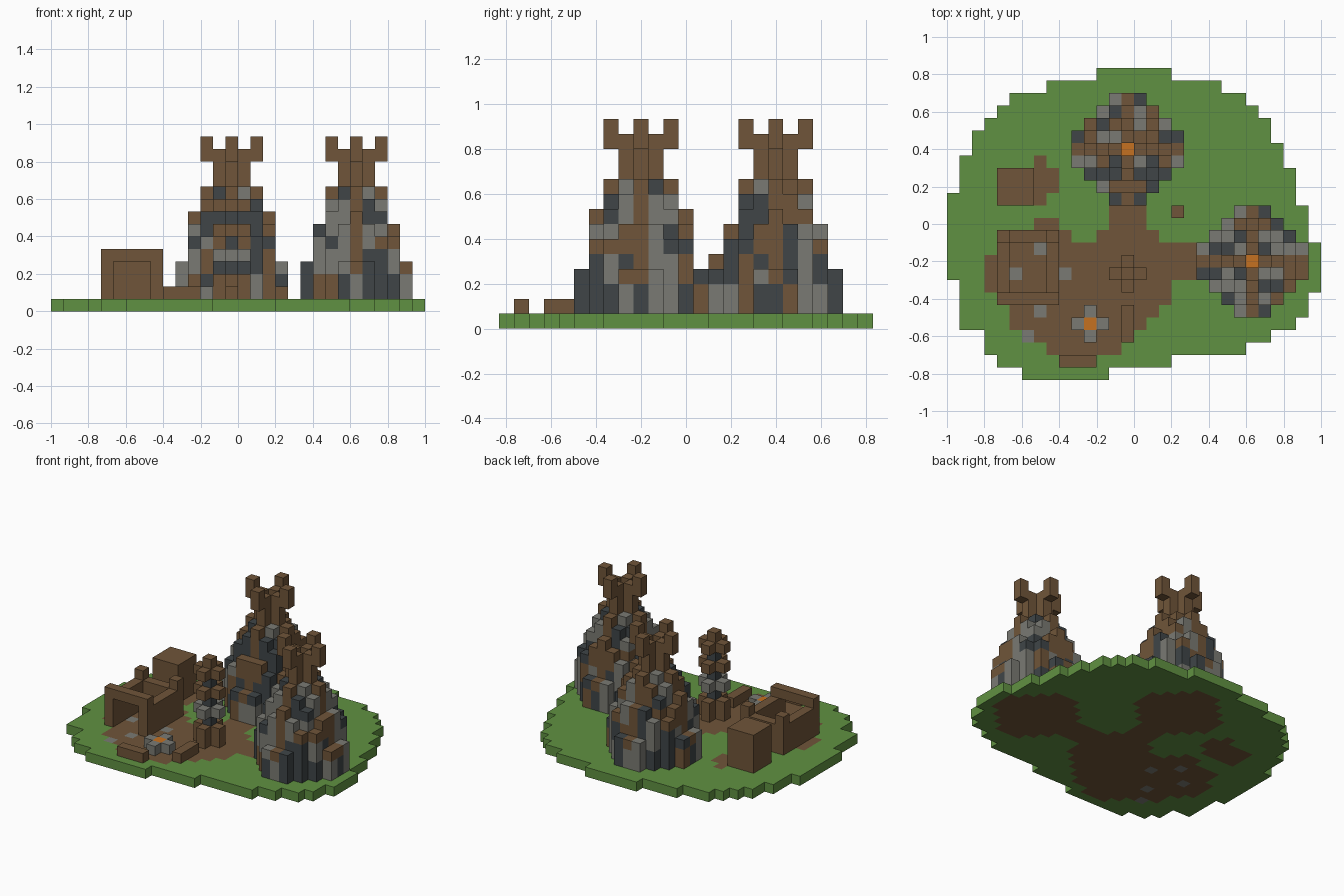
import bpy
import bmesh
import random
from mathutils import Vector

random.seed(7)
cube = bpy.data.objects.get("Cube")
if cube:
    bpy.data.objects.remove(cube, do_unlink=True)

UNIT = 2 / 30                       # edge of one block
ORIGIN = Vector((-1, -12.5 * UNIT, 0))

PALETTE = {
    "grass_green": (0.118, 0.285, 0.054),
    "earth_brown": (0.162, 0.091, 0.041),
    "stone_grey": (0.195, 0.195, 0.172),
    "dark_slate": (0.050, 0.060, 0.064),
    "ember_orange": (0.560, 0.165, 0.015),
}
GREEN, BROWN, GREY, DARK, ORANGE = range(len(PALETTE))


def make_material(name, rgb):
    mat = bpy.data.materials.new(name)
    mat.use_nodes = True
    mat.diffuse_color = (*rgb, 1)
    bsdf = next(n for n in mat.node_tree.nodes if n.type == "BSDF_PRINCIPLED")
    bsdf.inputs["Base Color"].default_value = (*rgb, 1)
    bsdf.inputs["Roughness"].default_value = 0.9
    return mat


MATERIALS = [make_material(n, c) for n, c in PALETTE.items()]


def face_corners(cell, axis, side):
    """Corners of one block side, wound outward."""
    u, v = (axis + 1) % 3, (axis + 2) % 3
    ring = []
    for a, b in ((0, 0), (1, 0), (1, 1), (0, 1)):
        p = list(cell)
        p[axis] += side
        p[u] += a
        p[v] += b
        ring.append(tuple(p))
    return ring if side else ring[::-1]


def build(name, cells):
    """Turn {(i, j, k): colour} into a mesh of the exposed block sides."""
    bm = bmesh.new()
    verts = {}
    for cell, colour in cells.items():
        for axis in range(3):
            for side in (0, 1):
                near = list(cell)
                near[axis] += 2 * side - 1
                if tuple(near) in cells:
                    continue
                ring = face_corners(cell, axis, side)
                for p in ring:
                    if p not in verts:
                        verts[p] = bm.verts.new(ORIGIN + Vector(p) * UNIT)
                bm.faces.new([verts[p] for p in ring]).material_index = colour
    mesh = bpy.data.meshes.new(name)
    for mat in MATERIALS:
        mesh.materials.append(mat)
    bm.to_mesh(mesh)
    bm.free()
    obj = bpy.data.objects.new(name, mesh)
    bpy.context.collection.objects.link(obj)


def box(i, j, k, colour=BROWN):
    """Blocks filling inclusive ranges (first, last) on each axis."""
    return {(x, y, z): colour
            for x in range(i[0], i[1] + 1)
            for y in range(j[0], j[1] + 1)
            for z in range(k[0], k[1] + 1)}


def plus(i, j, k, colour):
    """A horizontal cross of five blocks per level."""
    return {**box((i - 1, i + 1), (j, j), k, colour),
            **box((i, i), (j - 1, j + 1), k, colour)}


def footprint():
    return [(dx, dy) for dx in range(-4, 5) for dy in range(-4, 5)
            if dx * dx + dy * dy <= 17]


# Tower centre, then the top level of its third step along x and along y
TOWERS = {"back_tower": (14, 18, 7, 6), "side_tower": (24, 9, 6, 7)}

# Ground: first and last block of each row, front to back
GROUND = [(6, 12), (4, 17), (3, 23), (3, 25), (1, 27), (1, 28), (1, 28),
          (1, 29), (0, 29), (0, 29), (0, 29), (0, 28), (0, 28), (0, 28),
          (0, 27), (1, 27), (1, 27), (1, 26), (2, 26), (2, 25), (3, 25),
          (4, 24), (5, 23), (8, 21), (12, 17)]
ground = {}
for row, span in enumerate(GROUND):
    ground.update(box(span, (row, row), (0, 0), GREEN))

# Bare earth: camp and paths by row, then the spots under the towers
EARTH = [(1, 9, 11), (2, 8, 13), (3, 6, 14), (4, 5, 15), (5, 5, 16),
         (6, 4, 17), (7, 3, 17), (8, 3, 20), (9, 3, 20), (10, 4, 20),
         (11, 4, 9), (11, 12, 16), (12, 7, 8), (12, 13, 15), (13, 13, 15),
         (14, 4, 7), (15, 4, 8), (16, 4, 8), (17, 7, 7)]
for row, first, last in EARTH:
    ground.update(box((first, last), (row, row), (0, 0)))
for cx, cy, _, _ in TOWERS.values():
    for dx, dy in footprint():
        ground[cx + dx, cy + dy, 0] = BROWN
for i, j in ((7, 10), (5, 8), (9, 8), (7, 5), (6, 3)):
    ground[i, j, 0] = GREY
build("ground", ground)


# Stepped rock towers with a forked wooden crown
def tower(cx, cy, step_x, step_y):
    # Top level by squared distance from the centre
    heights = {0: 10, 1: 11, 2: 9, 4: 9, 5: 8, 8: 7, 9: step_x, 10: 6,
               13: 5, 16: 3, 17: 3}
    cells = {}
    for dx, dy in footprint():
        top = heights[dx * dx + dy * dy]
        if dx == 0 and abs(dy) == 3:
            top = step_y
        on_axis = dx == 0 or dy == 0
        for k in range(1, top + 1):
            if k % 2:
                colour = random.choice((BROWN, GREY, GREY, DARK, DARK))
            wood = on_axis and (k > 2 or abs(dx) + abs(dy) < 4)
            cells[cx + dx, cy + dy, k] = BROWN if wood else colour
    cells[cx, cy, 10] = ORANGE
    for dx, dy in ((1, 0), (-1, 0), (0, 1), (0, -1)):
        cells[cx + dx, cy + dy, 12] = BROWN
        for k in (12, 13):
            cells[cx + 2 * dx, cy + 2 * dy, k] = BROWN
    return cells


for name, spec in TOWERS.items():
    build(name, tower(*spec))

# Roofless hut: tall front with a doorway, lower walls and back corner posts
hut = box((4, 8), (6, 11), (1, 3))
hut.update(box((4, 8), (6, 6), (4, 4)))
for cell in box((5, 7), (6, 10), (1, 3)):
    del hut[cell]
for i in (4, 8):
    hut[i, 11, 4] = BROWN
build("hut_walls", hut)
build("storage_block", box((4, 6), (14, 16), (1, 4)))

# Carved pole: stacked crosses on a dark core
pole = box((14, 14), (8, 8), (1, 9), DARK)
for levels, colour in (((1, 2), BROWN), ((4, 4), GREY),
                       ((6, 6), BROWN), ((8, 8), BROWN)):
    pole.update(plus(14, 8, levels, colour))
pole[14, 8, 9] = BROWN
build("carved_pole", pole)

# Campfire ring and seats
fire = plus(11, 4, (1, 1), GREY)
fire[11, 4, 1] = ORANGE
build("campfire", fire)
build("front_bench", box((9, 11), (1, 1), (1, 1)))
build("side_bench", box((14, 14), (3, 5), (1, 1)))
build("stump", box((18, 18), (13, 13), (1, 1)))
